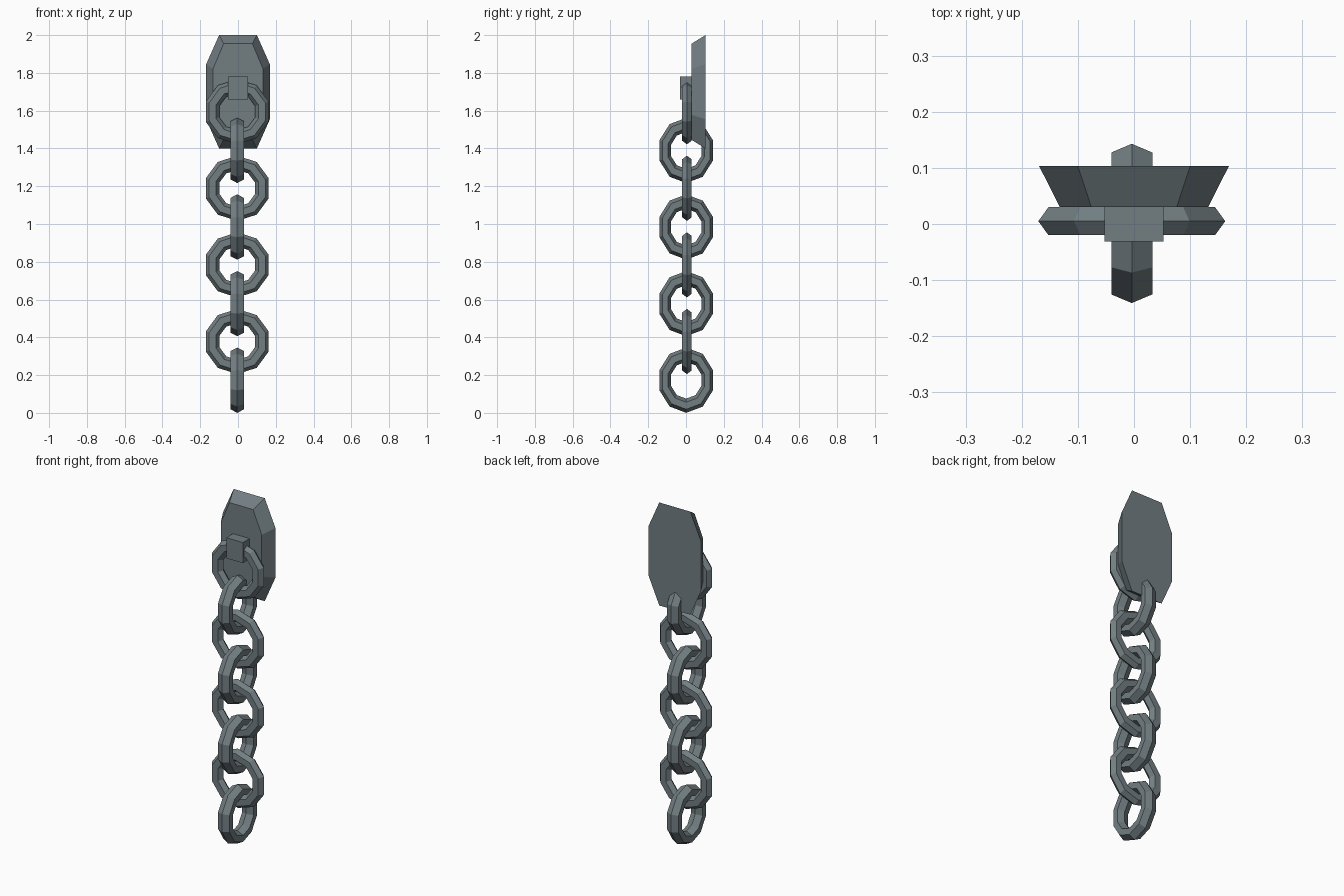
import bpy
import bmesh
from mathutils import Matrix

cube = bpy.data.objects.get("Cube")
if cube:
    bpy.data.objects.remove(cube, do_unlink=True)

# One dull iron colour for everything
iron = bpy.data.materials.new("iron_grey")
iron.use_nodes = True
colour = (0.17, 0.21, 0.225, 1)
iron.diffuse_color = colour
iron.node_tree.nodes["Principled BSDF"].inputs["Base Color"].default_value = colour


def add_object(name, bm):
    bmesh.ops.recalc_face_normals(bm, faces=bm.faces)
    mesh = bpy.data.meshes.new(name)
    bm.to_mesh(mesh)
    bm.free()
    mesh.materials.append(iron)
    obj = bpy.data.objects.new(name, mesh)
    bpy.context.collection.objects.link(obj)
    return obj


def chain_link(name, location, axes, scale):
    """Ten-sided ring with a hexagonal section, standing on a corner."""
    bpy.ops.mesh.primitive_torus_add(
        major_segments=10, minor_segments=6,
        major_radius=0.135, minor_radius=0.0375, location=location)
    obj = bpy.context.object
    obj.name = name
    obj.data.transform(Matrix.Diagonal((*scale, 1)) @ axes.to_4x4())
    obj.data.materials.append(iron)


# Chain: links alternate between facing the front and facing the side
facing_front = Matrix(((0, 1, 0), (0, 0, 1), (1, 0, 0)))
facing_side = Matrix(((0, 0, 1), (0, -1, 0), (1, 0, 0)))
for i in range(4):
    z = 0.173 + i * 0.4055
    chain_link(f"side_link_{i + 1}", (-0.004, 0.001, z),
               facing_side, (1.125, 0.865, 1))
    chain_link(f"front_link_{i + 1}", (-0.004, 0.005, z + 0.205),
               facing_front, (1.015, 0.77, 1))


# Wall plate: octagon with bevelled edges, wide at the back
def octagon(bm, y, half_width, top_width, half_height, shoulder):
    quarter = [(half_width, shoulder), (top_width, half_height)]
    points = quarter + [(-x, z) for x, z in reversed(quarter)]
    points += [(-x, -z) for x, z in points]
    return [bm.verts.new((x, y, 1.7 + z)) for x, z in points]


bm = bmesh.new()
back = octagon(bm, 0.103, 0.169, 0.1, 0.3, 0.145)
front = octagon(bm, 0.03, 0.132, 0.076, 0.255, 0.122)
bm.faces.new(back)
bm.faces.new(front)
for i in range(8):
    j = (i + 1) % 8
    bm.faces.new((back[i], back[j], front[j], front[i]))
add_object("wall_plate", bm)

# Block that holds the top link to the plate
bm = bmesh.new()
bmesh.ops.create_cube(bm, size=1)
bmesh.ops.scale(bm, vec=(0.106, 0.064, 0.12), verts=bm.verts)
bmesh.ops.translate(bm, vec=(0, 0.001, 1.72), verts=bm.verts)
add_object("holding_block", bm)
